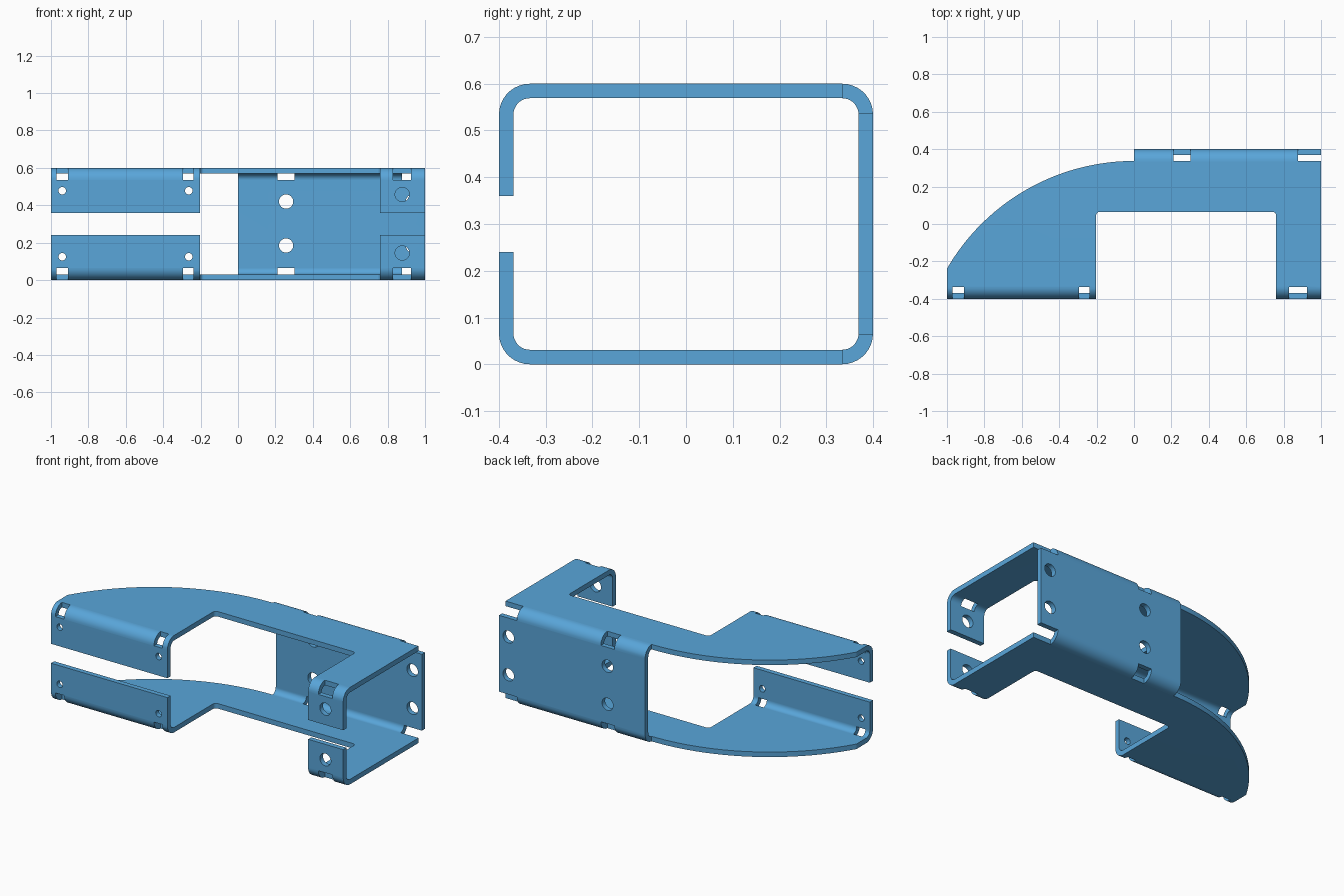
import bpy, bmesh
from math import sin, cos, pi, sqrt

if "Cube" in bpy.data.objects:
    bpy.data.objects.remove(bpy.data.objects["Cube"])

W, H, T, R = 0.4, 0.6, 0.031, 0.066   # half depth, height, sheet thickness, outer bend radius


def arc(cx, cy, r, a0, a1, n):
    return [(cx + r * cos(a0 + (a1 - a0) * i / n), cy + r * sin(a0 + (a1 - a0) * i / n))
            for i in range(n + 1)]


def prism(name, pts, axis, lo, hi):
    """Extrude a 2D outline along x (yz outline), y (xz outline) or z (xy outline)."""
    place = {'x': lambda a, b: (lo, a, b), 'y': lambda a, b: (a, lo, b),
             'z': lambda a, b: (a, b, lo)}[axis]
    bm = bmesh.new()
    face = bm.faces.new([bm.verts.new(place(*p)) for p in pts])
    geo = bmesh.ops.extrude_face_region(bm, geom=[face])['geom']
    vec = [hi - lo if a == axis else 0 for a in 'xyz']
    bmesh.ops.translate(bm, vec=vec, verts=[g for g in geo if isinstance(g, bmesh.types.BMVert)])
    bmesh.ops.recalc_face_normals(bm, faces=bm.faces)
    mesh = bpy.data.meshes.new(name)
    bm.to_mesh(mesh)
    bm.free()
    obj = bpy.data.objects.new(name, mesh)
    bpy.context.collection.objects.link(obj)
    return obj


def c_outline(inset, r):
    """Open C path from the upper front lip round the back to the lower front lip."""
    y, c = W - inset, W - R
    path = [(-y, 0.36)]
    path += arc(-c, H - R, r, pi, pi / 2, 9)
    path += arc(c, H - R, r, pi / 2, 0, 9)
    path += arc(c, R, r, 0, -pi / 2, 9)
    path += arc(-c, R, r, -pi / 2, -pi, 9)
    return path + [(-y, 0.24)]


# Folded sheet body
bracket = prism("sheet_bracket", c_outline(0, R) + c_outline(T, R - T)[::-1], 'x', -1, 1)
cutters = []

# Curved outer end and front window, cut through both flanges
rad = 1.157
curve = [(-x / 32, 0.337 - rad + sqrt(rad ** 2 - (x / 32) ** 2)) for x in range(34)]
cutters.append(prism("curve_cutter", curve + [(-1.1, -0.3), (-1.1, 0.5), (0, 0.5)], 'z', -0.1, 0.7))
f = 0.02
window = [(-0.203, -0.5), (0.76, -0.5)] + arc(0.76 - f, 0.065 - f, f, 0, pi / 2, 6) \
    + arc(-0.203 + f, 0.065 - f, f, pi / 2, pi, 6)
cutters.append(prism("window_cutter", window, 'z', -0.1, 0.7))

# Relief slots in the bends
S = 0.064
for x0, x1, side in [(-0.97, -0.91, -1), (-0.295, -0.238, -1), (0.83, 0.925, -1),
                     (0.21, 0.303, 1), (0.878, 1.1, 1)]:
    ya, yb = sorted((side * 0.5, side * (W - S)))
    for za, zb in [(-0.1, S), (H - S, 0.7)]:
        cutters.append(prism("slot_cutter", [(ya, za), (yb, za), (yb, zb), (ya, zb)], 'x', x0, x1))

# Round holes in the lips and back plate
for x, zs, r, side in [(-0.94, (0.125, 0.478), 0.02, -1), (-0.263, (0.125, 0.478), 0.02, -1),
                       (0.878, (0.145, 0.458), 0.038, -1), (0.257, (0.185, 0.42), 0.038, 1),
                       (0.935, (0.185, 0.42), 0.038, 1)]:
    for z in zs:
        cutters.append(prism("hole_cutter", arc(x, z, r, 0, 2 * pi, 32)[:-1], 'y',
                             side * 0.3, side * 0.5))

# Cut, then bake the result and clear the cutters
for c in cutters:
    c.hide_render = True
    mod = bracket.modifiers.new("cut", 'BOOLEAN')
    mod.operation, mod.solver, mod.object = 'DIFFERENCE', 'EXACT', c
bpy.context.view_layer.update()
baked = bpy.data.meshes.new_from_object(bracket.evaluated_get(bpy.context.evaluated_depsgraph_get()))
bracket.modifiers.clear()
bracket.data = baked
for c in cutters:
    bpy.data.objects.remove(c)

# Blue finish and smooth bends
blue = bpy.data.materials.new("blue_finish")
blue.diffuse_color = (0.1, 0.38, 0.7, 1)
blue.use_nodes = True
blue.node_tree.nodes["Principled BSDF"].inputs["Base Color"].default_value = blue.diffuse_color
baked.materials.clear()
baked.materials.append(blue)
bpy.context.view_layer.objects.active = bracket
bracket.select_set(True)
bpy.ops.object.shade_smooth_by_angle(angle=pi / 6)
wn = bracket.modifiers.new("flat_panels", 'WEIGHTED_NORMAL')
wn.keep_sharp = True
